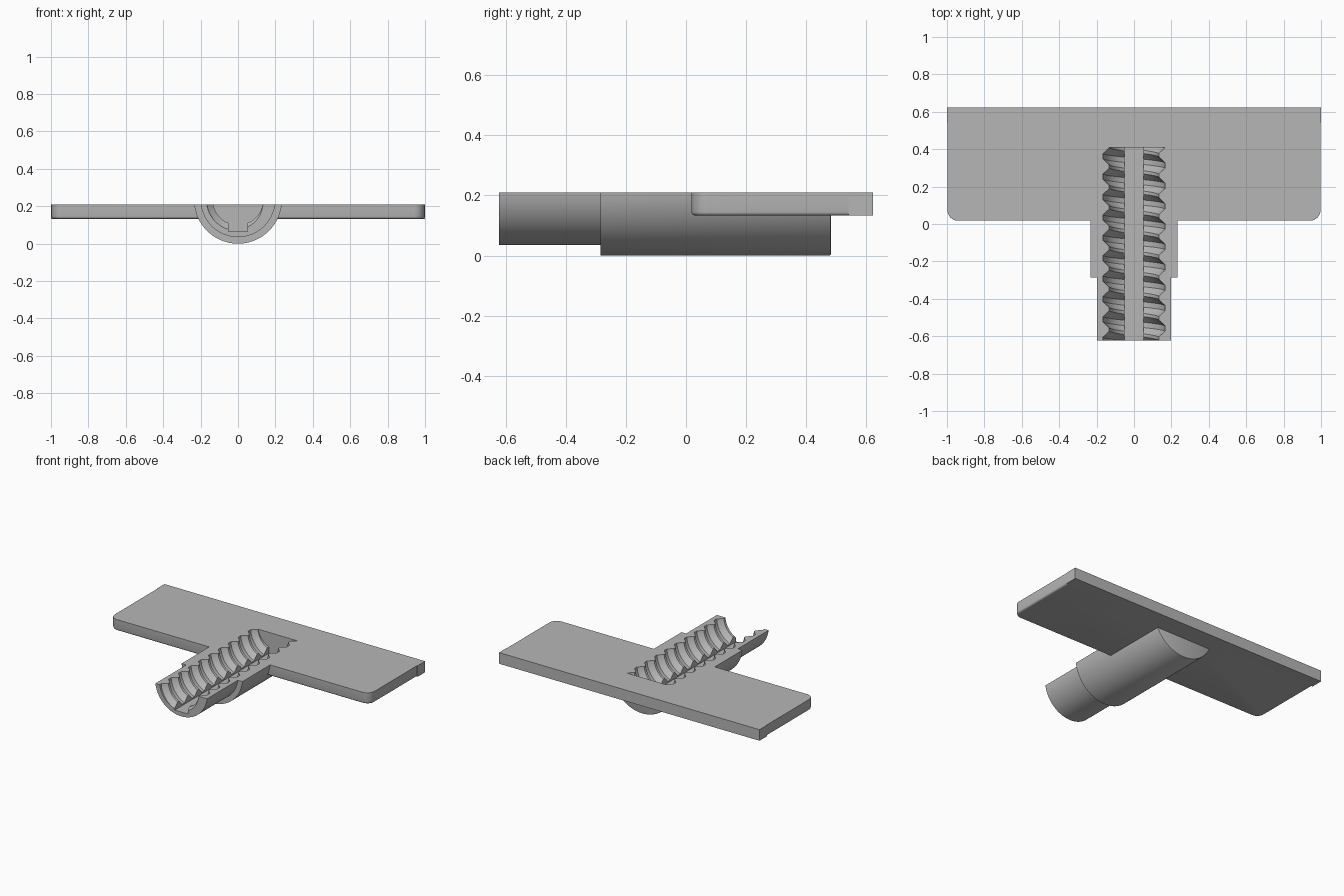
import bpy, bmesh, math
from mathutils import Vector

if "Cube" in bpy.data.objects:
    bpy.data.objects.remove(bpy.data.objects["Cube"], do_unlink=True)

AXIS_Z = 0.235               # height of the socket axis
TOP, BOTTOM = 0.21, 0.133    # faces of the plate
FRONT, BACK = -0.622, 0.622
PLATE_FRONT, STRIP_FRONT = 0.018, 0.54
SHOULDER = -0.285            # step between neck and body
BORE_END = 0.41
NECK_R, BODY_R = 0.2, 0.235
SLOT_HALF, SLOT_FLOOR = 0.05, 0.065
NECK_HALF = math.sqrt(NECK_R ** 2 - (AXIS_Z - TOP) ** 2)
BODY_HALF = math.sqrt(BODY_R ** 2 - (AXIS_Z - TOP) ** 2)
STEPS = 96

grey = bpy.data.materials.new("plain grey")
grey.use_nodes = True
grey.diffuse_color = (0.47, 0.47, 0.47, 1)
grey.node_tree.nodes["Principled BSDF"].inputs["Base Color"].default_value = (0.47, 0.47, 0.47, 1)


def make_object(name, bm):
    mesh = bpy.data.meshes.new(name)
    bm.to_mesh(mesh)
    bm.free()
    mesh.materials.append(grey)
    obj = bpy.data.objects.new(name, mesh)
    bpy.context.collection.objects.link(obj)
    bpy.ops.object.select_all(action="DESELECT")
    obj.select_set(True)
    bpy.context.view_layer.objects.active = obj
    bpy.ops.object.shade_smooth_by_angle(angle=math.radians(32))


def box_mesh(low, high):
    bm = bmesh.new()
    bmesh.ops.create_cube(bm, size=1)
    for v in bm.verts:
        v.co = Vector([h if c > 0 else l for c, l, h in zip(v.co, low, high)])
    return bm


def around(r, angle, y):
    return Vector((r * math.sin(angle), y, AXIS_Z - r * math.cos(angle)))


def skin(bm, columns, shift):
    """Quads between columns; the last joins the first, moved by shift rows."""
    for i, column in enumerate(columns):
        wrap = shift if i == len(columns) - 1 else 0
        after = columns[(i + 1) % len(columns)]
        for j in range(wrap, len(column) - 1):
            bm.faces.new((column[j], after[j - wrap], after[j + 1 - wrap], column[j + 1]))


def cut(bm, point, normal, clear):
    bmesh.ops.bisect_plane(bm, geom=bm.verts[:] + bm.edges[:] + bm.faces[:], dist=1e-6,
                           plane_co=point, plane_no=normal, clear_outer=clear)


def remove_faces(bm, test):
    doomed = [f for f in bm.faces if test(f.calc_center_median())]
    bmesh.ops.delete(bm, geom=doomed, context="FACES")


def near(a, b):
    return abs(a - b) < 1e-5


def extend(bm, test, move):
    """Extrude the open edges that pass the test and move the new points."""
    edges = [e for e in bm.edges if e.is_boundary and test(e.verts[0].co, e.verts[1].co)]
    for item in bmesh.ops.extrude_edge_only(bm, edges=edges)["geom"]:
        if isinstance(item, bmesh.types.BMVert):
            move(item.co)


def add_face(bm, points):
    bm.faces.new([bm.verts.new(p) for p in points])


# Stepped half-round outside of the socket
bm = bmesh.new()
profile = [(0, 0.483), (0.228, 0.483), (0.233, 0.481), (BODY_R, 0.476),
           (BODY_R, SHOULDER), (NECK_R, SHOULDER), (NECK_R, FRONT)]
skin(bm, [[bm.verts.new(around(r, math.tau * i / STEPS, y)) for r, y in profile]
          for i in range(STEPS)], 0)
bmesh.ops.remove_doubles(bm, verts=bm.verts[:], dist=1e-5)
cut(bm, (0, 0, TOP), (0, 0, 1), True)
make_object("socket_shell", bm)

# Helical thread surface, trimmed to an open trough
bm = bmesh.new()
PITCH = 0.109
thread = [(-0.13, 0.168), (0.13, 0.168), (0.42, 0.135), (0.58, 0.135)]
columns = []
for i in range(STEPS):
    turn = i / STEPS
    columns.append([bm.verts.new(around(r, math.tau * (turn - 0.25),
                                        0.365 + PITCH * (along + k - turn)))
                    for k in range(-11, 4) for along, r in thread])
skin(bm, columns, len(thread))
cut(bm, (0, 0, TOP), (0, 0, 1), True)
cut(bm, (0, FRONT, 0), (0, -1, 0), True)
cut(bm, (0, BORE_END, 0), (0, 1, 0), True)
for side in (-1, 1):
    cut(bm, (side * SLOT_HALF, 0, 0), (1, 0, 0), False)
remove_faces(bm, lambda c: abs(c.x) < SLOT_HALF)


def to_slot_floor(co):
    co.z = SLOT_FLOOR


def to_neck_rim(co):
    if near(co.z, TOP):
        co.x = math.copysign(NECK_HALF, co.x)
    else:
        co.xyz = around(NECK_R, math.atan2(co.x, AXIS_Z - co.z), FRONT)


def to_neck_side(co):
    co.x = math.copysign(NECK_HALF, co.x)


# Slot walls, front end face and flat top beside the thread
extend(bm, lambda a, b: near(abs(a.x), SLOT_HALF) and near(abs(b.x), SLOT_HALF), to_slot_floor)
extend(bm, lambda a, b: near(a.y, FRONT) and near(b.y, FRONT), to_neck_rim)
extend(bm, lambda a, b: near(a.z, TOP) and near(b.z, TOP) and abs(a.y - b.y) > 1e-6,
       to_neck_side)

# Slot floor and the end face below it
for k in range(-3, 3):
    x0, x1 = SLOT_HALF * k / 3, SLOT_HALF * (k + 1) / 3
    add_face(bm, [(x0, FRONT, SLOT_FLOOR), (x1, FRONT, SLOT_FLOOR),
                  (x1, BORE_END, SLOT_FLOOR), (x0, BORE_END, SLOT_FLOOR)])
    low = [around(NECK_R, math.atan2(x, AXIS_Z - SLOT_FLOOR), FRONT) for x in (x0, x1)]
    add_face(bm, low + [(x1, FRONT, SLOT_FLOOR), (x0, FRONT, SLOT_FLOOR)])

# Blind end of the bore
WALL_R = 0.19
reach = math.acos((AXIS_Z - TOP) / WALL_R)
add_face(bm, [around(WALL_R, reach * k / 16, BORE_END) for k in range(-16, 17)])

# Flat ledges on top of the wider body
for x0, x1 in ((-BODY_HALF, -NECK_HALF), (NECK_HALF, BODY_HALF)):
    add_face(bm, [(x0, SHOULDER, TOP), (x1, SHOULDER, TOP),
                  (x1, PLATE_FRONT, TOP), (x0, PLATE_FRONT, TOP)])
make_object("threaded_trough", bm)

# Plate with rounded front corners, a softened lower rim and a socket opening
bm = box_mesh((-0.997, PLATE_FRONT, BOTTOM), (0.997, STRIP_FRONT, TOP))
corners = [e for e in bm.edges if all(near(v.co.y, PLATE_FRONT) for v in e.verts)
           and near(e.verts[0].co.x, e.verts[1].co.x)]
bmesh.ops.bevel(bm, geom=corners, offset=0.055, segments=8, profile=0.5, affect="EDGES")
rim = [e for e in bm.edges if all(near(v.co.z, BOTTOM) for v in e.verts)
       and not all(near(v.co.y, STRIP_FRONT) for v in e.verts)]
bmesh.ops.bevel(bm, geom=rim, offset=0.012, segments=3, profile=0.5, affect="EDGES")
for side in (-1, 1):
    cut(bm, (side * NECK_HALF, 0, 0), (1, 0, 0), False)
cut(bm, (0, BORE_END, 0), (0, 1, 0), False)
remove_faces(bm, lambda c: abs(c.x) < NECK_HALF and c.y < BORE_END)
make_object("plate", bm)

# Slightly wider square strip along the back edge
make_object("back_strip", box_mesh((-1, STRIP_FRONT, BOTTOM), (1, BACK, TOP)))
